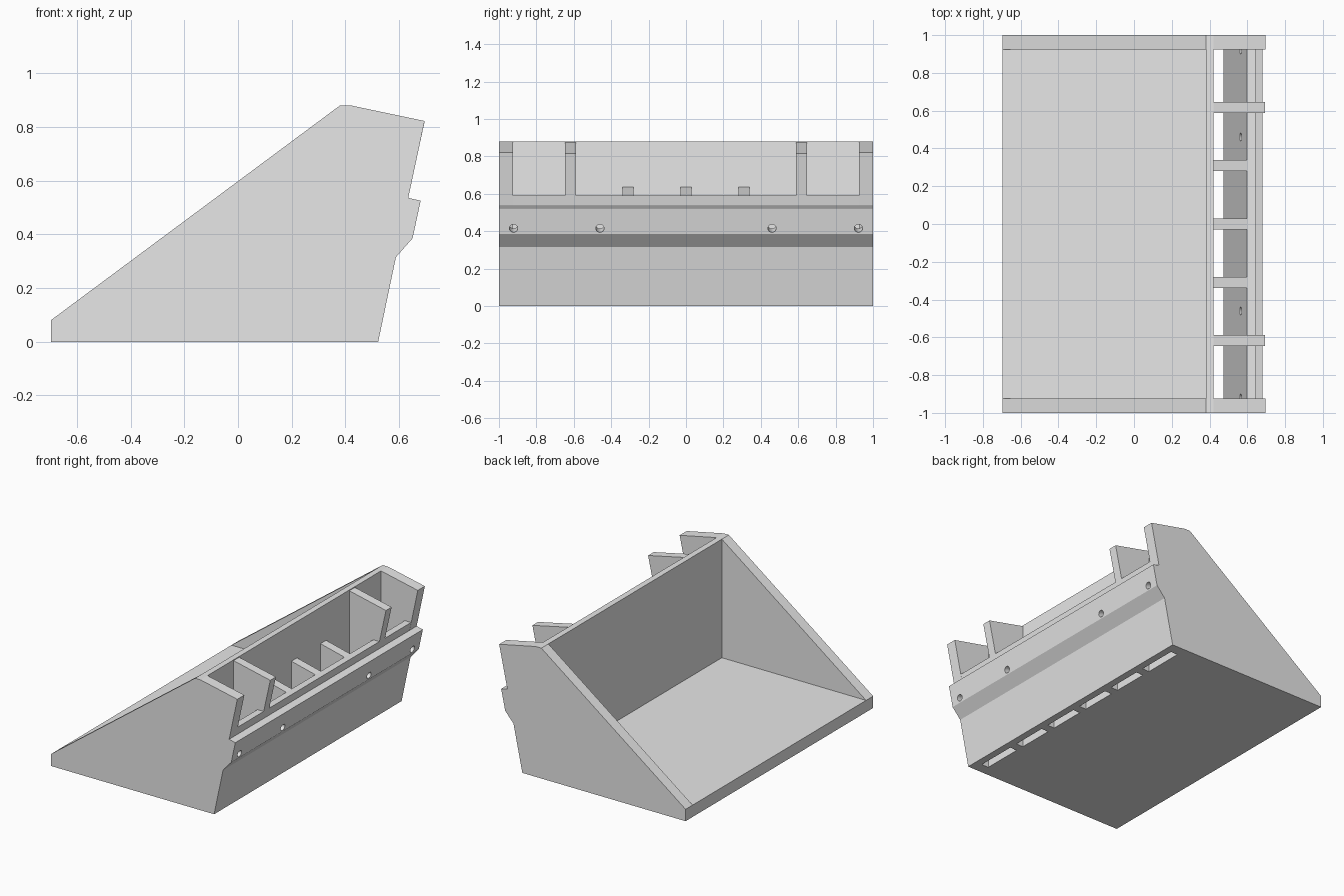
import bpy
import bmesh
import math
from mathutils import Matrix, Vector

cube = bpy.data.objects.get("Cube")
if cube:
    bpy.data.objects.remove(cube, do_unlink=True)

steel = bpy.data.materials.new("plain grey")
steel.use_nodes = True
grey = (0.8, 0.8, 0.8, 1)
steel.diffuse_color = grey
steel.node_tree.nodes["Principled BSDF"].inputs["Base Color"].default_value = grey


def finish(name, bm):
    bmesh.ops.recalc_face_normals(bm, faces=bm.faces)
    mesh = bpy.data.meshes.new(name)
    bm.to_mesh(mesh)
    bm.free()
    mesh.materials.append(steel)
    obj = bpy.data.objects.new(name, mesh)
    bpy.context.collection.objects.link(obj)
    return obj


def slab(name, profile, y0, y1):
    """Extrude an x-z profile from y0 to y1."""
    bm = bmesh.new()
    face = bm.faces.new([bm.verts.new((x, y0, z)) for x, z in profile])
    moved = bmesh.ops.extrude_face_region(bm, geom=[face])["geom"]
    verts = [v for v in moved if isinstance(v, bmesh.types.BMVert)]
    bmesh.ops.translate(bm, vec=(0, y1 - y0, 0), verts=verts)
    return finish(name, bm)


INNER = 0.925   # inside face of the side plates
FLOOR = 0.08
WALL_IN, WALL_OUT, TOP = 0.38, 0.42, 0.88
HALF_RIB = 0.03

# Stepped rear outline shared by the side plates and the rear plate
step = [(0.522, 0), (0.588, 0.315), (0.65, 0.385), (0.68, 0.525), (0.634, 0.536)]

# Side plates
side_profile = [(-0.697, 0)] + step + [
    (0.695, 0.822), (WALL_OUT, TOP), (WALL_IN, TOP), (-0.697, FLOOR)]
left_side = slab("left_side_plate", side_profile, INNER, 1)
right_side = slab("right_side_plate", side_profile, -1, -INNER)

# Tray floor and upright back wall
slab("tray_floor", [(-0.697, 0), (WALL_OUT, 0), (WALL_OUT, FLOOR), (-0.697, FLOOR)],
     -INNER, INNER)
slab("back_wall", [(WALL_IN, FLOOR), (WALL_OUT, FLOOR), (WALL_OUT, TOP), (WALL_IN, TOP)],
     -INNER, INNER)

# Leaning rear plate, leaving an open slot behind the wall
plate_foot, plate_head = (0.473, 0), (0.598, 0.592)
rear_plate = slab("rear_plate", step + [(0.645, 0.592), plate_head, plate_foot],
                  -INNER, INNER)

# Tall outer ribs and low middle ribs across the slot
tall = [(WALL_OUT, 0), plate_foot, plate_head, (0.645, 0.592),
        (0.694, 0.815), (WALL_OUT, 0.875)]
low = [(WALL_OUT, 0), plate_foot, plate_head, (WALL_OUT, 0.635)]
for name, y, profile in [("left_tall_rib", 0.617, tall), ("left_low_rib", 0.31, low),
                         ("middle_low_rib", 0, low), ("right_low_rib", -0.31, low),
                         ("right_tall_rib", -0.617, tall)]:
    slab(name, profile, y - HALF_RIB, y + HALF_RIB)

# Bolt holes drilled square to the leaning plate
bm = bmesh.new()
axis = Vector((1, 0, -0.21))
turn = axis.to_track_quat("Z", "Y").to_matrix().to_4x4()
for y in (-0.922, -0.46, 0.46, 0.922):
    bmesh.ops.create_cone(bm, cap_ends=True, segments=24, radius1=0.022, radius2=0.022,
                          depth=0.13, matrix=Matrix.Translation((0.625, y, 0.422)) @ turn)
drill = finish("hole_cutter", bm)
drill.hide_render = True
for part in (rear_plate, left_side, right_side):
    cut = part.modifiers.new("bolt holes", "BOOLEAN")
    cut.operation = "DIFFERENCE"
    cut.solver = "EXACT"
    cut.object = drill
    bpy.context.view_layer.objects.active = part
    bpy.ops.object.modifier_apply(modifier=cut.name)
bpy.data.objects.remove(drill, do_unlink=True)
